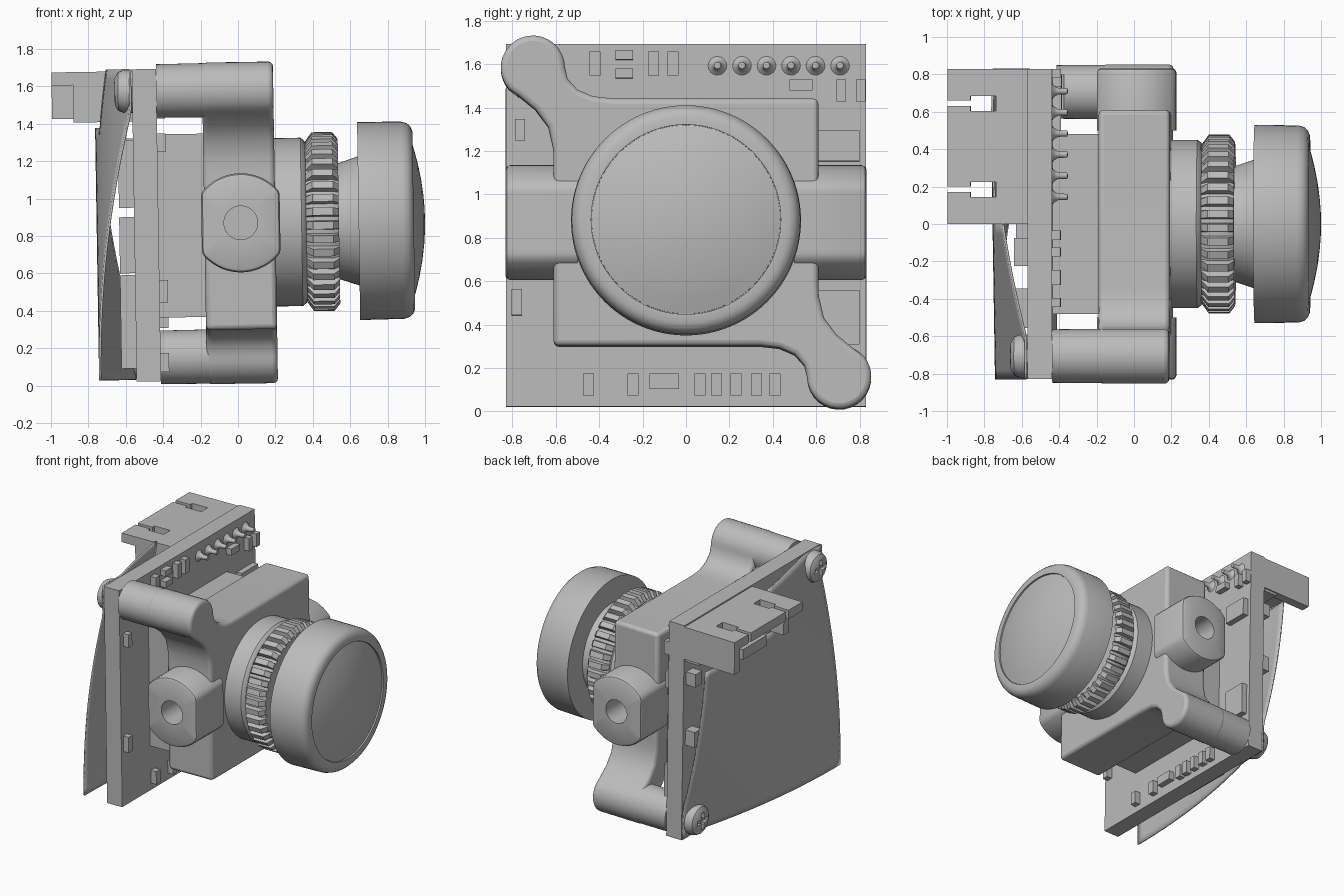
import bpy, bmesh
from math import cos, sin, pi, radians
from mathutils import Matrix, Vector

if "Cube" in bpy.data.objects:
    bpy.data.objects.remove(bpy.data.objects["Cube"])

MID = 0.87          # height of the optical axis
parts = []

grey = bpy.data.materials.new("plain grey")
grey.use_nodes = True
grey.diffuse_color = (0.5, 0.5, 0.5, 1)
grey.node_tree.nodes["Principled BSDF"].inputs["Base Color"].default_value = grey.diffuse_color


def finish(name, bm):
    bmesh.ops.remove_doubles(bm, verts=bm.verts, dist=1e-5)
    bmesh.ops.recalc_face_normals(bm, faces=bm.faces)
    mesh = bpy.data.meshes.new(name)
    bm.to_mesh(mesh)
    bm.free()
    mesh.materials.append(grey)
    obj = bpy.data.objects.new(name, mesh)
    bpy.context.scene.collection.objects.link(obj)
    parts.append(obj)
    return obj


def loft(name, rings):
    """Skin a list of equal rings and cap both ends."""
    bm = bmesh.new()
    loops = [[bm.verts.new(p) for p in ring] for ring in rings]
    n = len(loops[0])
    for a, b in zip(loops, loops[1:]):
        for i in range(n):
            j = (i + 1) % n
            bm.faces.new((a[i], a[j], b[j], b[i]))
    bm.faces.new(loops[0])
    bm.faces.new(loops[-1])
    return finish(name, bm)


def lathe(name, profile, y=0, z=MID, sides=64):
    """Turn (x, radius) points around an axis along x."""
    turn = [2 * pi * i / sides for i in range(sides)]
    return loft(name, [[(x, y + r * cos(t), z + r * sin(t)) for t in turn]
                       for x, r in profile])


def prism(name, outline, low, high, place):
    """Extrude a flat outline; place(u, v, depth) gives the point."""
    return loft(name, [[place(u, v, d) for u, v in outline] for d in (low, high)])


def box(name, x, y, z):
    corners = [(y[0], z[0]), (y[1], z[0]), (y[1], z[1]), (y[0], z[1])]
    return prism(name, corners, x[0], x[1], lambda u, v, d: (d, u, v))


def bevel(obj, width, segments=3):
    mod = obj.modifiers.new("rounding", "BEVEL")
    mod.width, mod.segments = width, segments
    mod.limit_method, mod.angle_limit = "ANGLE", radians(50)


# Circuit board and sensor housing
box("circuit_board", (-0.555, -0.425), (-0.83, 0.83), (0.03, 1.7))
box("sensor_housing", (-0.43, -0.17), (-0.48, 0.48), (0.37, 1.35))

# Front plate with two diagonal arms; the second half is the first turned round
POST_Y, POST_Z, POST_R = -0.706, 0.712, 0.148
half = [(-0.61, 0.27), (-0.612, 0.34), (-0.635, 0.44), (-0.695, 0.52), (-0.775, 0.585)]
for i in range(19):
    t = radians(222 - 12.3 * i)
    half.append((POST_Y + POST_R * cos(t), POST_Z + POST_R * sin(t)))
half += [(-0.545, 0.66), (-0.5, 0.61), (-0.43, 0.58), (-0.34, 0.57), (0.61, 0.57)]
outline = half + [(-y, -z) for y, z in half]
plate = prism("front_plate", outline, -0.18, 0.2, lambda u, v, d: (d, u, MID + v))
bevel(plate, 0.025)

# Mounting posts and their cross-head screws
for side, word in ((1, "upper"), (-1, "lower")):
    y, z = side * POST_Y, MID + side * POST_Z
    lathe(word + "_post", [(-0.425, 0.143), (0.1, 0.147)], y, z, 48)
    head = lathe(word + "_screw", [(-0.54, 0.115), (-0.6, 0.115), (-0.63, 0.103),
                                   (-0.647, 0.075), (-0.655, 0)], y, z, 32)
    for k, (w, h) in enumerate(((0.065, 0.016), (0.016, 0.065))):
        cutter = box("screw_slot_cutter", (-0.7, -0.625), (y - w, y + w), (z - h, z + h))
        parts.remove(cutter)
        cutter.hide_render = True
        mod = head.modifiers.new("slot", "BOOLEAN")
        mod.operation, mod.object = "DIFFERENCE", cutter
        bpy.context.view_layer.objects.active = head
        bpy.ops.object.modifier_apply(modifier=mod.name)
        bpy.data.objects.remove(cutter)

# Side pivot lugs: flat-sided discs with a blind hole
def lug_ring(radius, y, flat):
    ring = []
    for i in range(64):
        t = 2 * pi * i / 64
        ring.append((0.015 + max(-flat, min(flat, radius * cos(t))), y, MID + radius * sin(t)))
    return ring

for side, word in ((-1, "right"), (1, "left")):
    steps = [(0.265, 0.5, 0.21), (0.265, 0.81, 0.21), (0.258, 0.825, 0.203),
             (0.245, 0.832, 0.19), (0.09, 0.832, 0.19), (0.09, 0.6, 0.19)]
    loft(word + "_lug", [lug_ring(r, side * y, f) for r, y, f in steps])

# Lens: mount, knurled focus ring, barrel and glass
lathe("lens_mount", [(0.15, 0.45), (0.34, 0.45), (0.36, 0.435), (0.37, 0.41)])
TEETH = 40
def knurl(x, outer, inner):
    ring = []
    for i in range(TEETH):
        for part, r in ((0, outer), (0.55, outer), (0.62, inner), (0.93, inner)):
            t = 2 * pi * (i + part) / TEETH
            ring.append((x, r * cos(t), MID + r * sin(t)))
    return ring
loft("focus_ring", [knurl(0.365, 0.43, 0.425), knurl(0.4, 0.478, 0.44),
                    knurl(0.51, 0.478, 0.44), knurl(0.54, 0.44, 0.425)])
lathe("lens_barrel", [(0.5, 0.305), (0.54, 0.31), (0.645, 0.345), (0.645, 0.53),
                      (0.88, 0.527), (0.91, 0.518), (0.93, 0.5), (0.94, 0.475),
                      (0.94, 0.437), (0.925, 0.437)], sides=96)
lathe("lens_glass", [(0.9, 0.437), (0.93, 0.434)]
      + [(0.93 + 0.07 * (1 - k * k), 0.434 * k) for k in (0.85, 0.7, 0.5, 0.3, 0.15, 0)], sides=96)

# Bowed rear foil, held at the two screws and notched around the socket
bm = bmesh.new()
bmesh.ops.create_grid(bm, x_segments=32, y_segments=32, size=0.83)
bmesh.ops.delete(bm, context="FACES", geom=[
    f for f in bm.faces
    if f.calc_center_median().x > 0 and f.calc_center_median().y > 0.53])
for v in bm.verts:
    y, z = v.co.x, v.co.y
    bow = (z - y) / 1.41
    v.co = (min(-0.565, -0.75 + 0.18 * bow * bow), y, MID + z)
foil = finish("rear_foil", bm)
thick = foil.modifiers.new("thickness", "SOLIDIFY")
thick.thickness, thick.offset = 0.012, 0

# Cable socket: slotted roof, walls and rear block
roof = [(-0.55, 0), (-0.55, 0.83), (-0.985, 0.83)]
for y in (0.645, 0.185):
    roof += [(-0.985, y + 0.015), (-0.86, y + 0.015), (-0.86, y + 0.04), (-0.725, y + 0.04),
             (-0.725, y - 0.04), (-0.86, y - 0.04), (-0.86, y - 0.015), (-0.985, y - 0.015)]
roof.append((-0.985, 0))
prism("socket_roof", roof, 1.62, 1.69, lambda u, v, d: (u, v, d))
box("socket_outer_wall", (-0.985, -0.55), (0.76, 0.83), (1.44, 1.68))
box("socket_inner_wall", (-0.87, -0.55), (0, 0.06), (1.42, 1.68))
box("socket_rear_block", (-0.68, -0.55), (0.01, 0.82), (1.42, 1.68))
box("socket_tongue", (-0.87, -0.6), (0.27, 0.56), (1.42, 1.5))

# Solder pins along the top of the board
for i in range(6):
    lathe("solder_pin", [(-0.43, 0.05), (-0.415, 0.03), (-0.395, 0.018),
                         (-0.345, 0.016), (-0.34, 0)], 0.145 + 0.113 * i, 1.6, 16)

# Small chips on the front of the board, in rows of equal size
def chips(z, width, height, columns, deep=0.045):
    for y in columns:
        box("front_chip", (-0.43, -0.425 + deep), (y - width / 2, y + width / 2),
            (z - height / 2, z + height / 2))

chips(0.13, 0.05, 0.1, (-0.45, -0.245, 0.065, 0.14, 0.23, 0.325, 0.41))
chips(0.145, 0.135, 0.07, (-0.1,))
chips(1.61, 0.05, 0.11, (-0.42, -0.15, -0.06))
chips(1.65, 0.08, 0.045, (-0.285,))
chips(1.565, 0.08, 0.045, (-0.285,))
chips(1.51, 0.105, 0.05, (0.53,))
chips(1.485, 0.045, 0.1, (0.715, 0.805))
chips(1.305, 0.045, 0.1, (-0.765,))
chips(0.51, 0.05, 0.12, (-0.78,))
chips(1.23, 0.2, 0.14, (0.7,))
chips(0.44, 0.19, 0.25, (0.705,))

# Larger chips behind the board, under the foil
for y, z, w, h in ((-0.15, 1.14, 0.15, 0.36), (-0.45, 0.76, 0.21, 0.3), (0.1, 0.35, 0.4, 0.5),
                   (0.76, 1.28, 0.08, 0.1), (0.76, 0.82, 0.08, 0.12)):
    box("rear_chip", (-0.635, -0.55), (y - w / 2, y + w / 2), (z - h / 2, z + h / 2))

# Smooth the curved faces and lean the whole assembly back slightly
pivot = Matrix.Translation(Vector((0, 0, MID)))
lean = pivot @ Matrix.Rotation(-0.016, 4, "Y") @ pivot.inverted()
bpy.ops.object.select_all(action="DESELECT")
for obj in parts:
    obj.data.transform(lean)
    obj.select_set(True)
bpy.context.view_layer.objects.active = parts[0]
bpy.ops.object.shade_smooth_by_angle(angle=radians(32))
